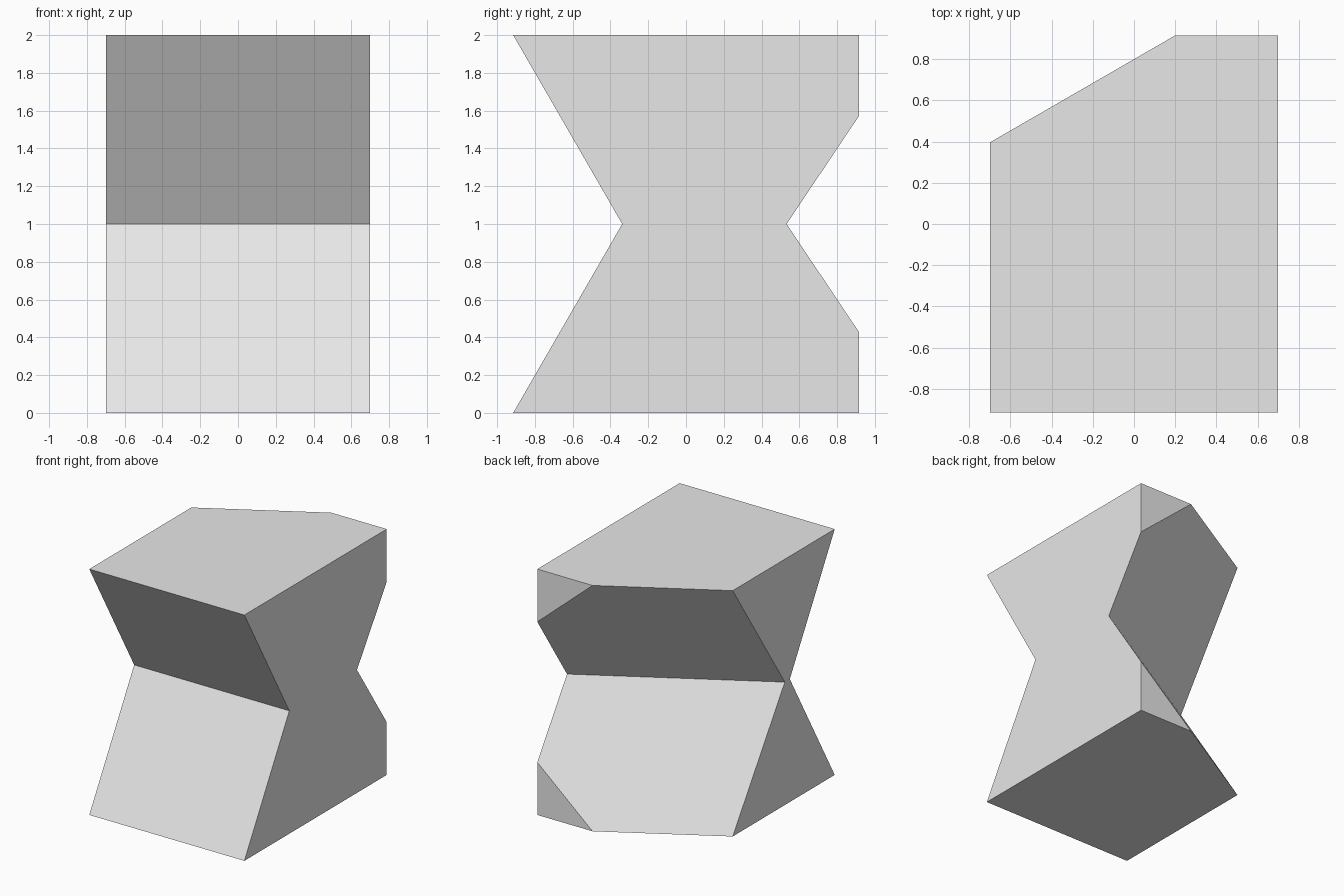
import bpy
import bmesh
from math import radians, tan
from mathutils import Matrix, Vector

cube = bpy.data.objects.get("Cube")
if cube:
    bpy.data.objects.remove(cube, do_unlink=True)

HALF_X, HALF_Y = 0.698, 0.915
SLOPE = tan(radians(30))

# Plain grey material
grey = bpy.data.materials.new("light grey")
grey.use_nodes = True
color = (0.8, 0.8, 0.8, 1)
grey.diffuse_color = color
grey.node_tree.nodes["Principled BSDF"].inputs["Base Color"].default_value = color


def slice_off(bm, point, normal):
    """Remove everything on the normal side of a plane and cap the cut."""
    geom = bm.verts[:] + bm.edges[:] + bm.faces[:]
    cut = bmesh.ops.bisect_plane(bm, geom=geom, plane_co=point, plane_no=normal,
                                 clear_outer=True)["geom_cut"]
    edges = [e for e in cut if isinstance(e, bmesh.types.BMEdge)]
    bmesh.ops.contextual_create(bm, geom=edges)


# Upper half block, with the waist at local z = 0
bm = bmesh.new()
box = Matrix.Translation((0, 0, 0.5)) @ Matrix.Diagonal((2 * HALF_X, 2 * HALF_Y, 1, 1))
bmesh.ops.create_cube(bm, size=1, matrix=box)

# Sloping front and skewed sloping back
slice_off(bm, Vector((0, -HALF_Y, 1)), Vector((0, -1, -SLOPE)))
slice_off(bm, Vector((0.2, HALF_Y, 1)), Vector((-SLOPE, 1, -0.67)))

# Open the waist, mirror downwards and join flat side faces
waist = [f for f in bm.faces if all(abs(v.co.z) < 1e-4 for v in f.verts)]
bmesh.ops.delete(bm, geom=waist, context="FACES")
bmesh.ops.mirror(bm, geom=bm.verts[:] + bm.edges[:] + bm.faces[:],
                 axis="Z", merge_dist=1e-4)
bmesh.ops.remove_doubles(bm, verts=bm.verts[:], dist=1e-4)
bmesh.ops.dissolve_limit(bm, angle_limit=radians(1), verts=bm.verts[:], edges=bm.edges[:])
bmesh.ops.recalc_face_normals(bm, faces=bm.faces[:])

mesh = bpy.data.meshes.new("notched_block")
bm.to_mesh(mesh)
bm.free()
mesh.materials.append(grey)
block = bpy.data.objects.new("notched_block", mesh)
block.location.z = 1
bpy.context.collection.objects.link(block)
